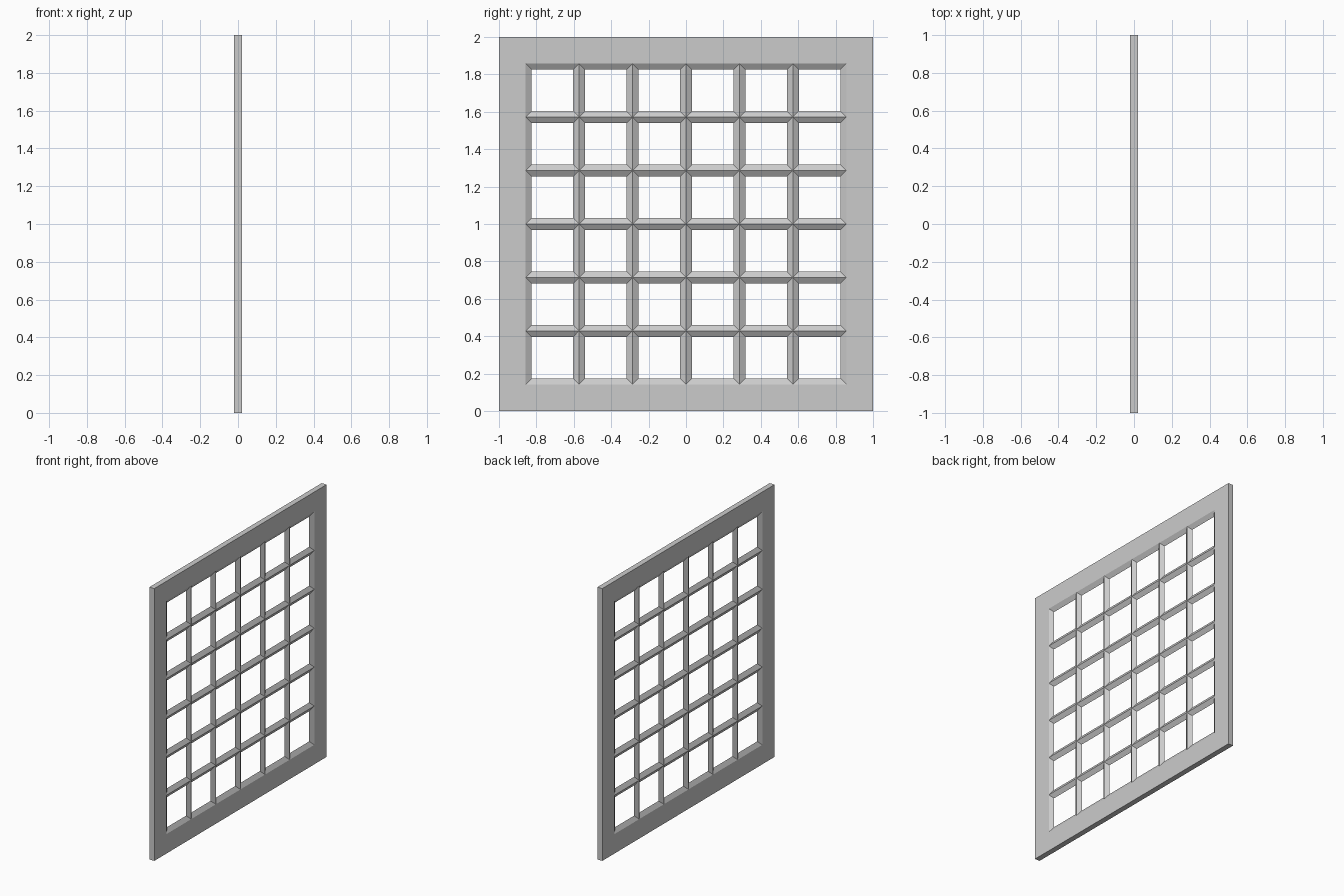
import bpy, bmesh
from mathutils import Matrix

if "Cube" in bpy.data.objects:
    bpy.data.objects.remove(bpy.data.objects["Cube"])

HALF, OPEN, DEPTH, BEVEL, CELLS = 1.0, 6 / 7, 0.02, 0.032, 6

bm = bmesh.new()

# Lattice: one face per pane, inset and sunk to mid-thickness, then opened
bmesh.ops.create_grid(bm, x_segments=CELLS, y_segments=CELLS, size=OPEN,
                      matrix=Matrix.Translation((0, 0, DEPTH)))
panes = bm.faces[:]
bmesh.ops.inset_individual(bm, faces=panes, thickness=BEVEL, depth=-DEPTH,
                           use_even_offset=True)
holes = [f for f in bm.faces if all(abs(v.co.z) < 1e-4 for v in f.verts)]
bmesh.ops.delete(bm, geom=holes, context='FACES_ONLY')


def extrude_rim(edges):
    ret = bmesh.ops.extrude_edge_only(bm, edges=edges)["geom"]
    return ([g for g in ret if isinstance(g, bmesh.types.BMVert)],
            [g for g in ret if isinstance(g, bmesh.types.BMEdge)])


# Frame: flat border widened from the lattice rim, then the outer edge
rim = [e for e in bm.edges if e.is_boundary
       and all(v.co.z > DEPTH / 2 for v in e.verts)]
verts, rim = extrude_rim(rim)
for v in verts:
    v.co.x *= HALF / OPEN
    v.co.y *= HALF / OPEN
verts, rim = extrude_rim(rim)
for v in verts:
    v.co.z = 0

# Stand the panel upright facing x
bm.transform(Matrix(((0, 0, 1, 0), (1, 0, 0, 0), (0, 1, 0, 0), (0, 0, 0, 1))))
bmesh.ops.recalc_face_normals(bm, faces=bm.faces[:])
if max(bm.faces, key=lambda f: abs(f.normal.x)).normal.x < 0:
    bmesh.ops.reverse_faces(bm, faces=bm.faces[:])

mesh = bpy.data.meshes.new("lattice_window_panel")
bm.to_mesh(mesh)
bm.free()
panel = bpy.data.objects.new("lattice_window_panel", mesh)
panel.location.z = HALF
bpy.context.collection.objects.link(panel)

# Back half
mirror = panel.modifiers.new("back_half", 'MIRROR')
mirror.use_axis = (True, False, False)
mirror.merge_threshold = 0.0005
